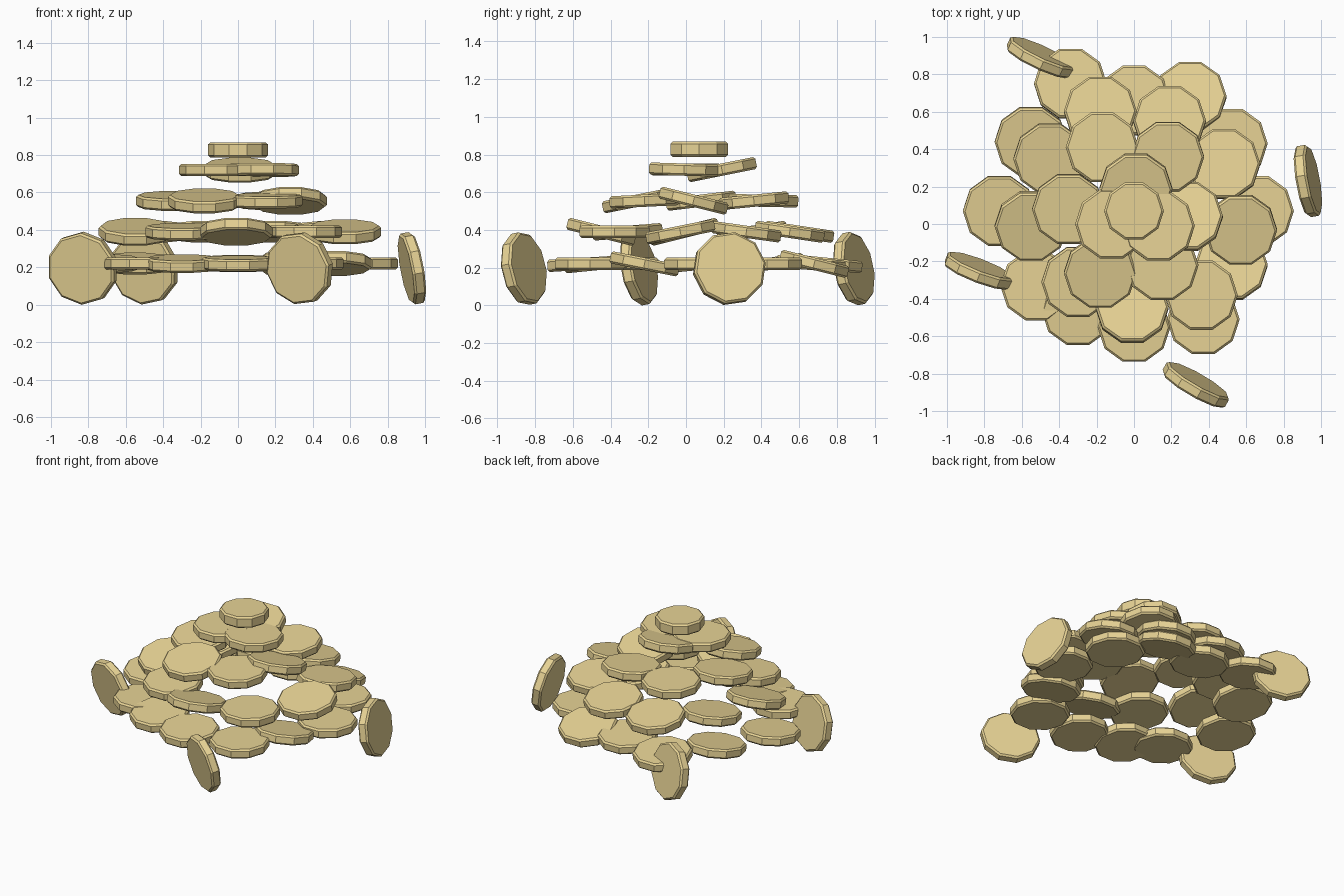
import bpy, bmesh
from math import pi, atan2
from mathutils import Vector, Matrix

if "Cube" in bpy.data.objects:
    bpy.data.objects.remove(bpy.data.objects["Cube"])

gold = bpy.data.materials.new("gold")
gold.diffuse_color = (0.80, 0.65, 0.30, 1)
gold.use_nodes = True
gold.node_tree.nodes["Principled BSDF"].inputs["Base Color"].default_value = gold.diffuse_color


def coin(name, pos, normal, r=0.195, t=0.065):
    """Ten-sided coin with a small chamfer on both rims, facing along normal."""
    bm = bmesh.new()
    bmesh.ops.create_cone(bm, cap_ends=True, segments=10, radius1=r, radius2=r, depth=t)
    bmesh.ops.rotate(bm, verts=bm.verts, matrix=Matrix.Rotation(pi / 2, 3, 'Z'))
    rims = [e for e in bm.edges if abs(e.verts[0].co.z - e.verts[1].co.z) < 1e-4]
    bmesh.ops.bevel(bm, geom=rims, offset=0.011, segments=1, affect='EDGES')
    me = bpy.data.meshes.new(name)
    bm.to_mesh(me)
    bm.free()
    me.materials.append(gold)
    ob = bpy.data.objects.new(name, me)
    bpy.context.collection.objects.link(ob)
    n = Vector(normal).normalized()
    rot = Vector((0, 0, 1)).rotation_difference(n).to_matrix().to_4x4()
    ob.matrix_world = Matrix.Translation(pos) @ rot


# Heap layers: height, then x, y, slope along x, slope along y for each coin
layers = {
    "bottom_coin": (0.22, [
        (0.66, 0.07, 0, 0), (0.52, 0.43, 0, 0), (0.30, 0.68, 0, -.25),
        (0, 0.66, 0, -.08), (-.34, 0.75, 0, -.1), (-.55, 0.44, 0, .15),
        (-.72, 0.07, 0, .1), (-.52, -.33, 0, 0), (-.30, -.46, 0, .1),
        (0, -.55, 0, .06), (0.37, -.51, 0, 0), (0.52, -.22, 0, -.2)]),
    "lower_coin": (0.39, [
        (0.57, -.03, 0, .2), (0.48, 0.32, 0, -.14), (0.19, 0.55, 0, -.15),
        (-.18, 0.60, 0, -.15), (-.45, 0.35, 0, .15), (-.55, -.01, 0, .25),
        (-.30, -.31, 0, .08), (-.01, -.45, 0, -.25), (0.36, -.38, 0, 0)]),
    "middle_coin": (0.555, [
        (0.28, 0.04, 0, -.25), (0.18, 0.36, 0, .1), (-.17, 0.41, 0, -.02),
        (-.35, 0.08, 0, .12), (-.18, -.26, 0, .2), (0.15, -.22, 0, .05)]),
    "upper_coin": (0.72, [
        (0.01, 0.19, 0, .2), (-.12, 0, 0, 0), (0.13, -.01, 0, -.03)]),
}
for name, (z, coins) in layers.items():
    for x, y, sx, sy in coins:
        coin(name, (x, y, z), (-sx, -sy, 1))

# Small coin on top
coin("top_coin", (0, 0.07, 0.828), (0, 0, 1), r=0.16, t=0.08)

# Loose coins standing on edge, leaning slightly
for x, y, nx, ny in [(0.93, 0.23, .98, .17), (-.50, 0.89, .42, .9),
                     (-.83, -.25, .36, .93), (0.33, -.86, .5, .87)]:
    coin("standing_coin", (x, y, 0.195), (nx, ny, 0.18))
